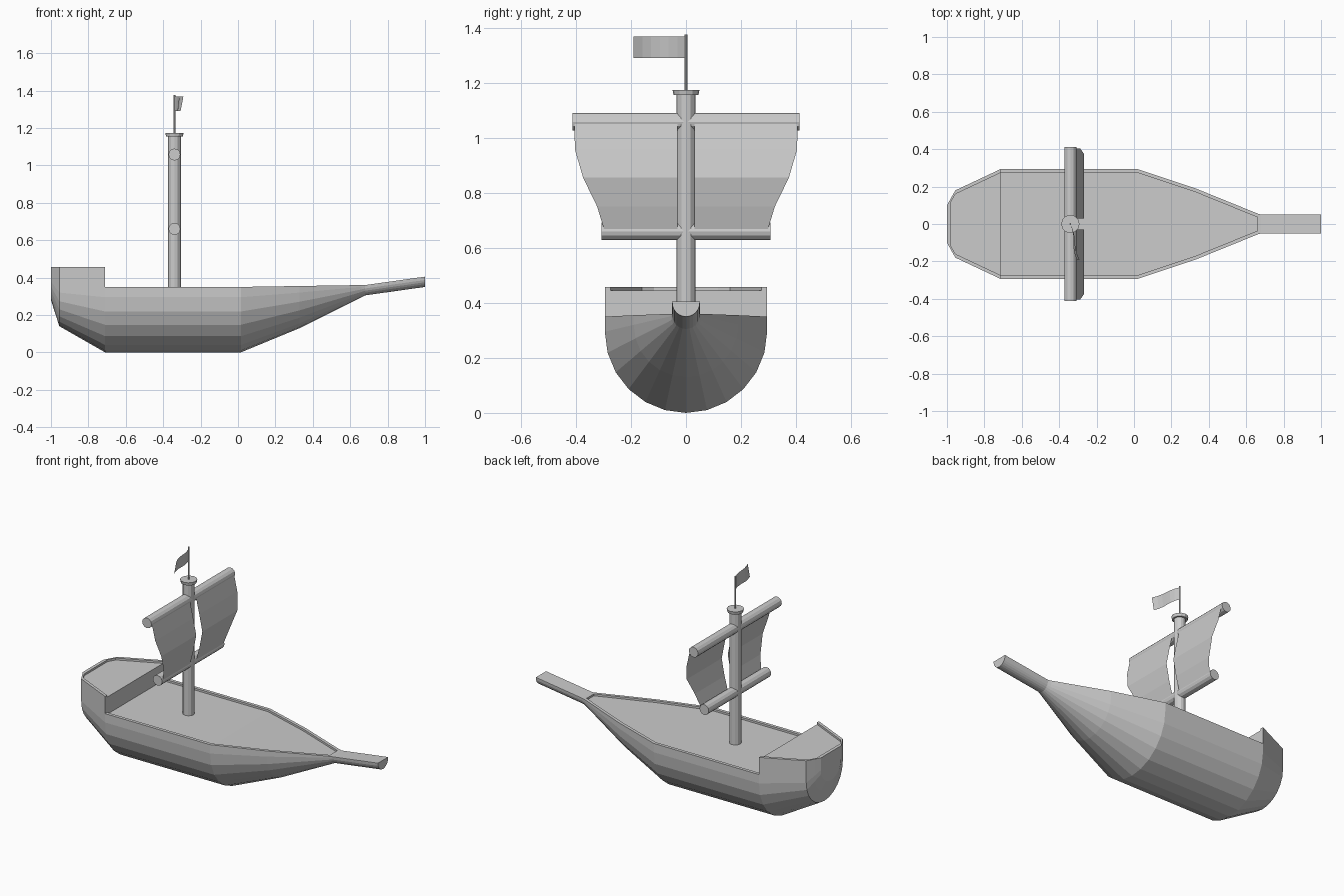
import bpy, bmesh, math
from mathutils import Matrix, Vector

if "Cube" in bpy.data.objects:
    bpy.data.objects.remove(bpy.data.objects["Cube"])


def finish(bm, name):
    bmesh.ops.remove_doubles(bm, verts=bm.verts, dist=0.0002)
    bmesh.ops.dissolve_degenerate(bm, edges=bm.edges, dist=0.0002)
    bmesh.ops.recalc_face_normals(bm, faces=bm.faces)
    me = bpy.data.meshes.new(name)
    bm.to_mesh(me)
    bm.free()
    ob = bpy.data.objects.new(name, me)
    bpy.context.collection.objects.link(ob)
    return ob


def rod(name, a, b, r1, r2=None, sides=12):
    a, b = Vector(a), Vector(b)
    d = b - a
    mat = Matrix.Translation((a + b) / 2) @ d.to_track_quat('Z', 'Y').to_matrix().to_4x4()
    bm = bmesh.new()
    bmesh.ops.create_cone(bm, cap_ends=True, segments=sides, radius1=r1,
                          radius2=r1 if r2 is None else r2, depth=d.length, matrix=mat)
    return finish(bm, name)


def sheet(name, rows):
    bm = bmesh.new()
    grid = [[bm.verts.new(p) for p in row] for row in rows]
    for r, s in zip(grid, grid[1:]):
        for i in range(len(r) - 1):
            bm.faces.new((r[i], r[i + 1], s[i + 1], s[i]))
    return finish(bm, name)


# Hull: U-shaped section with a rim and a recessed deck
def section(x, half, bottom, top, recess):
    pts = [(half, top)]
    for i in range(13):
        t = math.pi * i / 12
        pts.append((half * math.cos(t), bottom + half - half * math.sin(t)))
    inner = half - 0.02
    pts += [(-half, top), (-inner, top), (-inner, top - recess),
            (inner, top - recess), (inner, top)]
    return [(x, y, z) for y, z in pts]


# x, half width, keel height, rim height, deck recess
stations = [
    (-1.0, 0.10, 0.28, 0.457, 0),
    (-0.98, 0.136, 0.216, 0.457, 0),
    (-0.98, 0.136, 0.216, 0.457, 0.012),
    (-0.955, 0.18, 0.14, 0.457, 0.012),
    (-0.71, 0.295, 0, 0.457, 0.012),
    (-0.71, 0.295, 0, 0.35, 0.012),
    (0.015, 0.295, 0, 0.35, 0.012),
    (0.33, 0.19, 0.13, 0.355, 0.012),
    (0.66, 0.056, 0.295, 0.36, 0.012),
    (0.66, 0.056, 0.295, 0.36, 0),
    (0.68, 0.05, 0.305, 0.36, 0),
    (1.0, 0.05, 0.35, 0.405, 0),
]
bm = bmesh.new()
rings = [[bm.verts.new(p) for p in section(*s)] for s in stations]
n = len(rings[0])
for a, b in zip(rings, rings[1:]):
    for i in range(n):
        j = (i + 1) % n
        bm.faces.new((a[i], a[j], b[j], b[i]))
for ring in (rings[0], rings[-1]):
    bm.faces.new(ring)
finish(bm, "hull")

# Mast, cap and flag pole
mx = -0.34
rod("mast", (mx, 0, 0.33), (mx, 0, 1.16), 0.034)
rod("mast_cap", (mx, 0, 1.155), (mx, 0, 1.174), 0.045, 0.049)
rod("flag_pole", (mx, 0, 1.17), (mx, 0, 1.375), 0.005, sides=8)

# Yards
for name, z, half in (("upper_yard", 1.058, 0.412), ("lower_yard", 0.66, 0.307)):
    rod(name, (mx, -half, z), (mx, half, z), 0.032)

# Sails: two billowing halves (x, outer y, z per row)
profile = [(-0.309, 0.405, 1.05), (-0.288, 0.404, 0.958), (-0.267, 0.374, 0.855),
           (-0.287, 0.323, 0.75), (-0.309, 0.298, 0.668)]
for side, name in ((1, "sail_left"), (-1, "sail_right")):
    sheet(name, [[(x, side * 0.03, z), (x, side * y, z)] for x, y, z in profile])

# Waving flag
flag = []
for drop, reach in ((1.368, 0.048), (1.29, 0.033)):
    flag.append([(mx + reach * i / 6 + 0.006 * math.sin(math.pi * i / 3),
                  -0.19 * i / 6, drop) for i in range(7)])
sheet("flag", flag)
